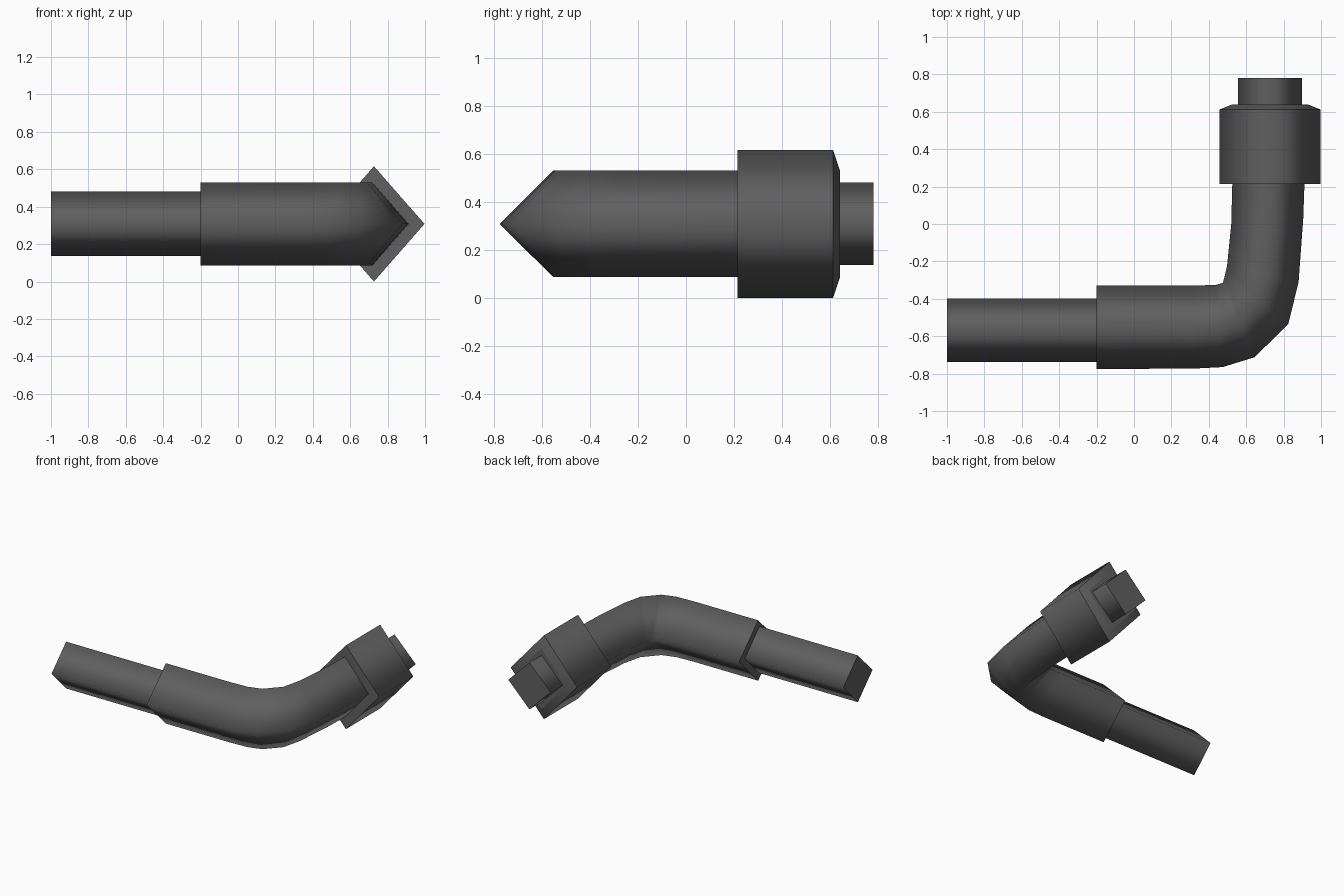
import bpy, bmesh

if "Cube" in bpy.data.objects:
    bpy.data.objects.remove(bpy.data.objects["Cube"])

ZC = 0.308  # height of the pipe axis

metal = bpy.data.materials.new("dark_grey_metal")
metal.diffuse_color = (0.115, 0.115, 0.115, 1)
metal.use_nodes = True
metal.node_tree.nodes["Principled BSDF"].inputs["Base Color"].default_value = metal.diffuse_color


def loft(name, rings, sharp_rings=()):
    """Skin four-sided sections: (outer xy, inner xy, half height)."""
    bm = bmesh.new()
    loops = []
    for (ax, ay), (bx, by), h in rings:
        mx, my = (ax + bx) / 2, (ay + by) / 2
        pts = [(ax, ay, ZC), (mx, my, ZC + h), (bx, by, ZC), (mx, my, ZC - h)]
        loops.append([bm.verts.new(p) for p in pts])
    for a, b in zip(loops, loops[1:]):
        for i in range(4):
            j = (i + 1) % 4
            bm.faces.new((a[i], a[j], b[j], b[i]))
    bm.faces.new(loops[0])
    bm.faces.new(loops[-1])
    bmesh.ops.recalc_face_normals(bm, faces=bm.faces)
    for f in bm.faces:
        f.smooth = True
    # crisp rims, soft long edges
    for k in {0, len(loops) - 1, *sharp_rings}:
        for i in range(4):
            bm.edges.get((loops[k][i], loops[k][(i + 1) % 4])).smooth = False
    me = bpy.data.meshes.new(name)
    bm.to_mesh(me)
    bm.free()
    me.materials.append(metal)
    ob = bpy.data.objects.new(name, me)
    bpy.context.collection.objects.link(ob)
    return ob


def along_y(xc, sections):
    return [((xc + r, y), (xc - r, y), h) for y, r, h in sections]


# thin inlet tube
loft("inlet_tube", [((x, -0.738), (x, -0.398), 0.172) for x in (-1.0, -0.19)])

# thick bent pipe
bend = [((-0.2, -0.775), (-0.2, -0.33)), ((0.32, -0.773), (0.32, -0.33)),
        ((0.475, -0.765), (0.44, -0.325)), ((0.645, -0.712), (0.475, -0.315)),
        ((0.825, -0.535), (0.485, -0.28)), ((0.88, -0.31), (0.498, -0.22)),
        ((0.905, 0.03), (0.52, 0.0)), ((0.912, 0.23), (0.526, 0.23))]
loft("bent_pipe", [(a, b, 0.222) for a, b in bend])

# coupling nut with a chamfered outer rim
loft("coupling_nut", along_y(0.727, [(0.215, 0.27, 0.308), (0.612, 0.27, 0.308),
                                     (0.64, 0.2, 0.225)]), sharp_rings=(1,))

# outlet stub
loft("outlet_stub", along_y(0.727, [(0.6, 0.172, 0.172), (0.78, 0.172, 0.172)]))
